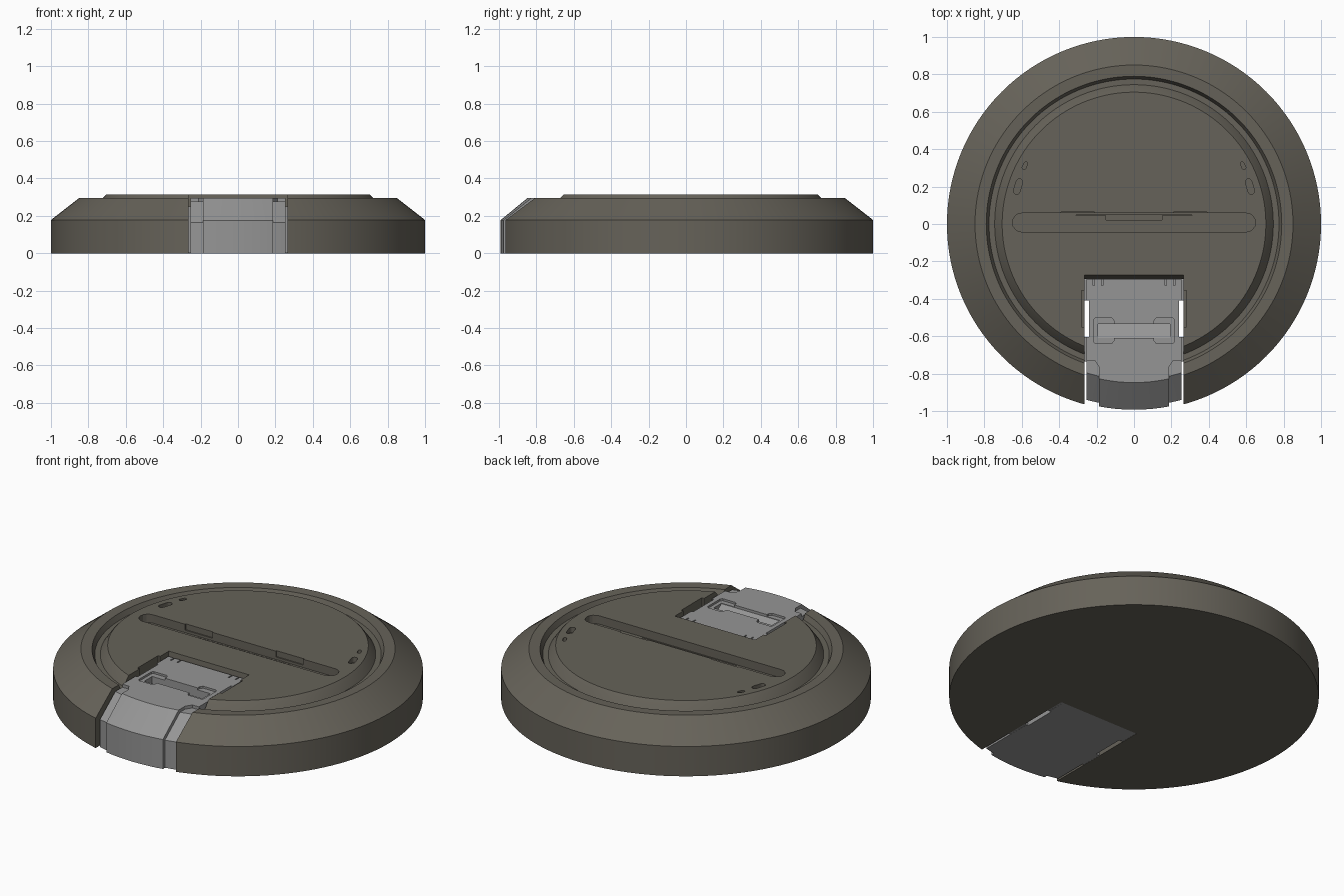
import bpy, bmesh, math

if "Cube" in bpy.data.objects:
    bpy.data.objects.remove(bpy.data.objects["Cube"])


def material(name, rgb):
    m = bpy.data.materials.new(name)
    m.diffuse_color = (*rgb, 1)
    m.use_nodes = True
    m.node_tree.nodes["Principled BSDF"].inputs["Base Color"].default_value = m.diffuse_color
    return m


BROWN = material("olive brown", (0.133, 0.123, 0.100))
GREY = material("mid grey", (0.300, 0.300, 0.300))


def make(name, bm, mat):
    bmesh.ops.recalc_face_normals(bm, faces=bm.faces)
    me = bpy.data.meshes.new(name)
    bm.to_mesh(me)
    bm.free()
    ob = bpy.data.objects.new(name, me)
    bpy.context.collection.objects.link(ob)
    me.materials.append(mat)
    return ob


def revolve(name, profile, mat, n=128):
    """Closed solid of revolution; profile runs from the lower axis to the upper axis."""
    bm = bmesh.new()
    rings = [[bm.verts.new((r * math.cos(2 * math.pi * i / n), r * math.sin(2 * math.pi * i / n), z))
              for i in range(n)] for r, z in profile]
    for a, b in zip(rings, rings[1:]):
        for i in range(n):
            j = (i + 1) % n
            bm.faces.new((a[i], a[j], b[j], b[i]))
    bm.faces.new(rings[0][::-1])
    bm.faces.new(rings[-1])
    return make(name, bm, mat)


def prism(name, pts, lo, hi, mat, axis="z"):
    """Extrude a 2D outline along z (points are x, y) or along x (points are y, z)."""
    bm = bmesh.new()
    put = (lambda p, h: (p[0], p[1], h)) if axis == "z" else (lambda p, h: (h, p[0], p[1]))
    a = [bm.verts.new(put(p, lo)) for p in pts]
    b = [bm.verts.new(put(p, hi)) for p in pts]
    bm.faces.new(a[::-1])
    bm.faces.new(b)
    for i in range(len(pts)):
        j = (i + 1) % len(pts)
        bm.faces.new((a[i], a[j], b[j], b[i]))
    return make(name, bm, mat)


def box(name, x0, x1, y0, y1, z0, z1, mat):
    return prism(name, [(x0, y0), (x1, y0), (x1, y1), (x0, y1)], z0, z1, mat)


def capsule(cx, cy, length, width, angle, n=8):
    """Outline of a slot with round ends."""
    r, h, pts = width / 2, length / 2 - width / 2, []
    for s in (1, -1):
        for i in range(n + 1):
            t = -math.pi / 2 + math.pi * i / n
            x, y = s * (h + r * math.cos(t)), s * r * math.sin(t)
            pts.append((cx + x * math.cos(angle) - y * math.sin(angle),
                        cy + x * math.sin(angle) + y * math.cos(angle)))
    return pts


def combine(ob, other, op="DIFFERENCE"):
    mod = ob.modifiers.new("cut", "BOOLEAN")
    mod.operation, mod.object, mod.solver = op, other, "EXACT"
    bpy.context.view_layer.objects.active = ob
    bpy.ops.object.modifier_apply(modifier=mod.name)
    bpy.data.objects.remove(other, do_unlink=True)


def smooth(ob):
    bpy.ops.object.select_all(action="DESELECT")
    ob.select_set(True)
    bpy.context.view_layer.objects.active = ob
    bpy.ops.object.shade_smooth_by_angle(angle=math.radians(20))


# Round base with chamfered rim, ring groove and raised top plate
base = revolve("base_disc", [(1, 0), (1, 0.178), (0.85, 0.295), (0.79, 0.293), (0.775, 0.262),
                             (0.745, 0.262), (0.72, 0.298), (0.705, 0.315), (0.3, 0.315)], BROWN)

# Front channel for the clip, with a sloping back wall
combine(base, prism("cutter", [(-1.1, -0.1), (-0.295, -0.1), (-0.295, 0.16), (-0.262, 0.4), (-1.1, 0.4)],
                    -0.265, 0.265, BROWN, "x"))

# Long display slot, with deeper middle pocket and small lips
combine(base, prism("cutter", capsule(0, 0.008, 1.3, 0.1, 0), 0.265, 0.4, BROWN))
combine(base, box("cutter", -0.31, 0.31, -0.038, 0.047, 0.21, 0.4, BROWN))

for s in (-1, 1):
    # Lips behind the slot, small oval holes and pockets beside the channel
    combine(base, box("cutter", *sorted((s * 0.21, s * 0.39)), 0.04, 0.065, 0.28, 0.4, BROWN))
    combine(base, prism("cutter", capsule(s * 0.62, 0.2, 0.085, 0.035, math.pi / 2 + s * 0.3), 0.285, 0.4, BROWN))
    combine(base, prism("cutter", capsule(s * 0.583, 0.312, 0.042, 0.02, math.pi / 2 + s * 0.45), 0.285, 0.4, BROWN))
    combine(base, box("cutter", *sorted((s * 0.25, s * 0.28)), -0.55, -0.355, 0.22, 0.4, BROWN))
smooth(base)

# Bar inside the slot with a narrow notch along its back
bar = box("slot_bar", -0.31, 0.31, -0.037, 0.046, 0.2, 0.262, BROWN)
combine(bar, box("cutter", -0.15, 0.15, 0.022, 0.06, 0.21, 0.3, BROWN))

# Grey clip following the curve of the base
clip = revolve("front_clip", [(0.993, 0), (0.993, 0.176), (0.848, 0.295), (0.1, 0.295)], GREY)
combine(clip, box("cutter", -0.253, 0.253, -1.1, -0.295, -0.1, 0.5, GREY), "INTERSECT")
for s in (-1, 1):
    # Recessed side steps with a bevelled corner
    step = prism("cutter", [(s * x, y) for x, y in ((0.3, -0.73), (0.21, -0.73), (0.187, -0.765),
                                                    (0.187, -1.1), (0.3, -1.1))], -0.1, 0.4, GREY)
    combine(step, revolve("inner", [(0.974, -0.2), (0.974, 0.165), (0.835, 0.277), (0.1, 0.277)], GREY))
    combine(clip, step)
    # Through gaps, sunken pads and rear notches
    combine(clip, box("cutter", *sorted((s * 0.24, s * 0.3)), -0.605, -0.41, -0.1, 0.4, GREY))
    combine(clip, prism("cutter", [(s * x, y) for x, y in (
        (0.12, -0.64), (0.205, -0.64), (0.215, -0.63), (0.215, -0.51), (0.205, -0.5),
        (0.12, -0.5), (0.108, -0.515), (0.108, -0.625))], 0.283, 0.4, GREY))
    for x in (0.165, 0.21):
        combine(clip, box("cutter", *sorted((s * x, s * (x + 0.008))), -0.33, -0.28, 0.275, 0.4, GREY))
# Finger bar with a sloping floor
combine(clip, prism("cutter", [(-0.61, 0.28), (-0.535, 0.235), (-0.535, 0.4), (-0.61, 0.4)],
                    -0.192, 0.192, GREY, "x"))
smooth(clip)

# Low side spacers that hold the clip in the channel
for s, side in ((-1, "left"), (1, "right")):
    for y0, y1, place in ((-0.41, -0.296, "rear"), (-0.735, -0.605, "front")):
        box(f"{side}_{place}_spacer", *sorted((s * 0.245, s * 0.266)), y0, y1, 0.001, 0.25, GREY)
